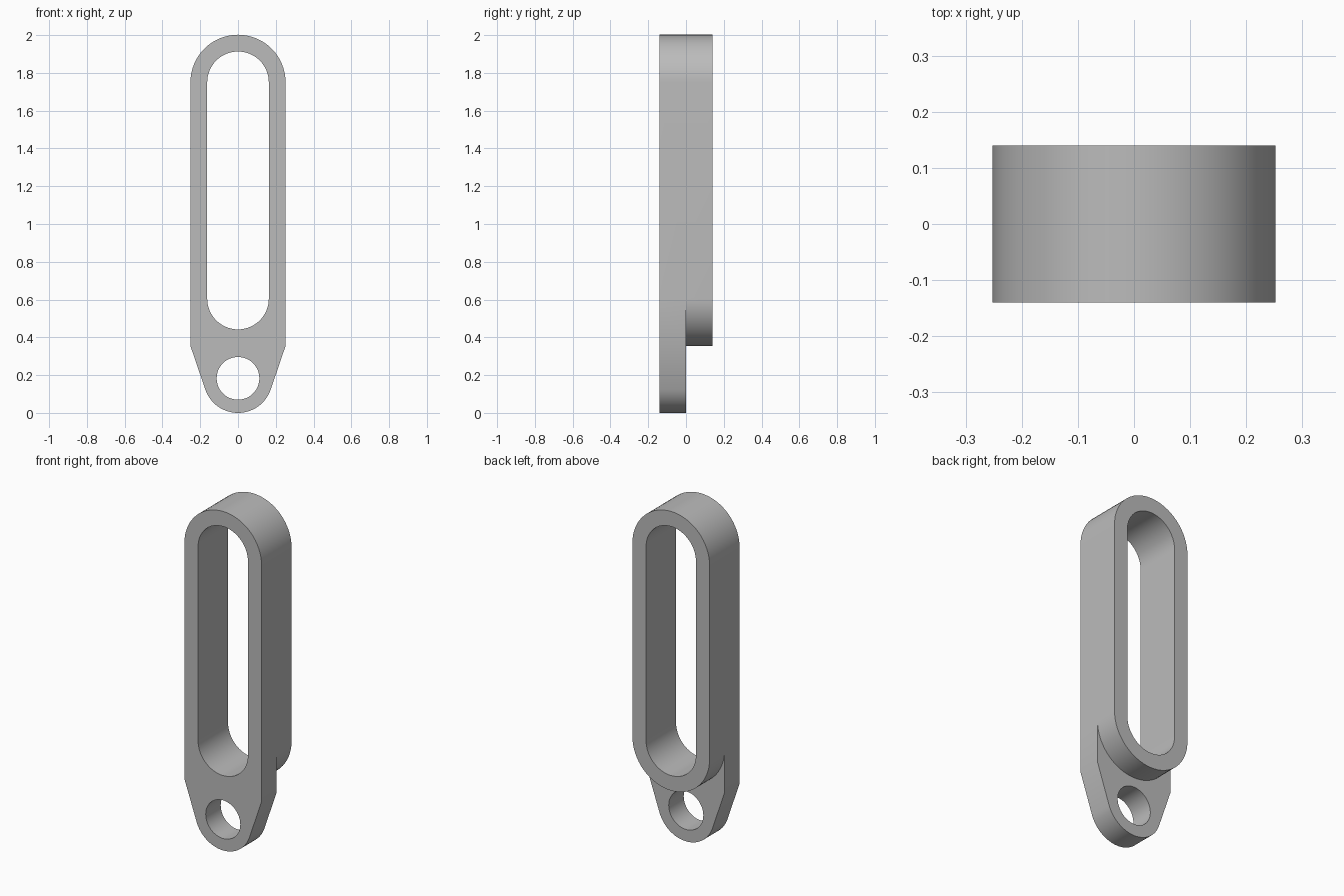
import bpy, bmesh
from math import pi, sin, cos, atan2, acos, hypot, radians

cube = bpy.data.objects.get("Cube")
if cube:
    bpy.data.objects.remove(cube)

DEPTH = 0.14          # half thickness of the link
R_OUT, R_SLOT = 0.252, 0.163
Z_TOP, Z_LOW = 1.75, 0.605
TAB_R, HOLE_R, TAB_Z, SHOULDER = 0.183, 0.113, 0.183, 0.355

grey = bpy.data.materials.new("satin grey")
grey.use_nodes = True
colour = (0.5, 0.5, 0.5, 1)
grey.diffuse_color = colour
grey.node_tree.nodes["Principled BSDF"].inputs["Base Color"].default_value = colour


def arc(z, r, start, end, steps=32):
    return [(r * cos(start + (end - start) * i / steps),
             z + r * sin(start + (end - start) * i / steps)) for i in range(steps + 1)]


def prism(name, outline, y0, y1):
    """Extrude an x-z outline from y0 to y1."""
    bm = bmesh.new()
    face = bm.faces.new([bm.verts.new((x, y0, z)) for x, z in outline])
    out = bmesh.ops.extrude_face_region(bm, geom=[face])["geom"]
    moved = [v for v in out if isinstance(v, bmesh.types.BMVert)]
    bmesh.ops.translate(bm, verts=moved, vec=(0, y1 - y0, 0))
    bmesh.ops.recalc_face_normals(bm, faces=bm.faces)
    mesh = bpy.data.meshes.new(name)
    bm.to_mesh(mesh)
    bm.free()
    obj = bpy.data.objects.new(name, mesh)
    bpy.context.collection.objects.link(obj)
    mesh.materials.append(grey)
    return obj


def combine(target, other, operation):
    """Apply a boolean and discard the helper."""
    other.hide_render = True
    mod = target.modifiers.new(operation, 'BOOLEAN')
    mod.operation, mod.solver, mod.object = operation, 'EXACT', other
    bpy.context.view_layer.objects.active = target
    bpy.ops.object.modifier_apply(modifier=mod.name)
    bpy.data.objects.remove(other)


def stadium(r):
    return arc(Z_TOP, r, 0, pi) + arc(Z_LOW, r, pi, 2 * pi)


# Full-depth ring body
link = prism("slotted_link", stadium(R_OUT), -DEPTH, DEPTH)

# Half-depth front plate tapering tangentially to the rounded tab
rise = SHOULDER - TAB_Z
tangent = atan2(rise, R_OUT) - acos(TAB_R / hypot(R_OUT, rise))
plate_outline = ([(R_OUT, SHOULDER), (R_OUT, Z_LOW), (-R_OUT, Z_LOW), (-R_OUT, SHOULDER)]
                 + arc(TAB_Z, TAB_R, pi - tangent, 2 * pi + tangent))
combine(link, prism("tab_plate", plate_outline, -DEPTH, 0), 'UNION')

# Long slot and round eyelet
combine(link, prism("slot_cutter", stadium(R_SLOT + 0.0), -0.3, 0.3), 'DIFFERENCE')
combine(link, prism("eyelet_cutter", arc(TAB_Z, HOLE_R, 0, 2 * pi, 48)[:-1], -0.3, 0.3), 'DIFFERENCE')

# Merge coplanar fragments and shade curved walls smoothly
bm = bmesh.new()
bm.from_mesh(link.data)
bmesh.ops.remove_doubles(bm, verts=bm.verts, dist=0.0001)
bmesh.ops.dissolve_limit(bm, angle_limit=radians(0.5), verts=bm.verts, edges=bm.edges)
bmesh.ops.triangulate(bm, faces=[f for f in bm.faces if len(f.verts) > 4])
bm.to_mesh(link.data)
bm.free()
bpy.ops.object.select_all(action='DESELECT')
link.select_set(True)
bpy.context.view_layer.objects.active = link
bpy.ops.object.shade_smooth_by_angle(angle=radians(30))
